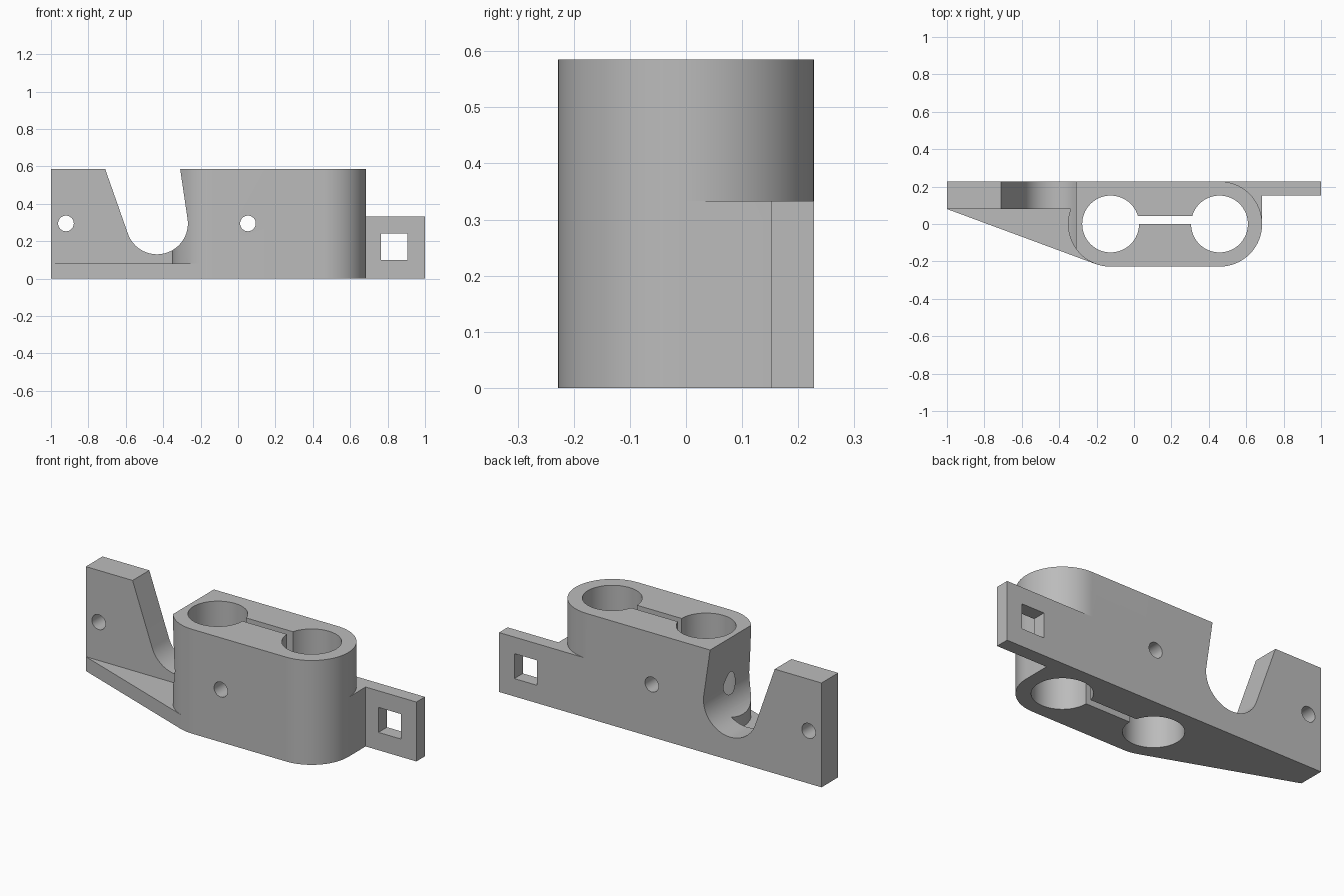
import bpy, bmesh
from math import cos, sin, radians
from mathutils import Vector

cube = bpy.data.objects.get("Cube")
if cube:
    bpy.data.objects.remove(cube, do_unlink=True)

HEIGHT, FOOT_H, TAB_H = 0.585, 0.08, 0.333
R, BORE = 0.228, 0.152            # outer rounding and bore radius
LEFT_X, RIGHT_X = -0.125, 0.457   # bore centres

grey = bpy.data.materials.new("plain grey")
grey.use_nodes = True
colour = (0.50, 0.50, 0.50, 1)
grey.diffuse_color = colour
grey.node_tree.nodes["Principled BSDF"].inputs["Base Color"].default_value = colour


def arc(cx, cy, r, start, end, steps):
    angles = [radians(start + (end - start) * i / steps) for i in range(steps + 1)]
    return [(cx + r * cos(a), cy + r * sin(a)) for a in angles]


def circle(cx, cy, r, steps=64):
    return arc(cx, cy, r, 0, 360, steps)[:-1]


def prism(name, outline, low, high, axis="z"):
    """Extrude an outline along z (xy outline) or along y (xz outline)."""
    bm = bmesh.new()
    place = (lambda u, v: (u, v, low)) if axis == "z" else (lambda u, v: (u, low, v))
    face = bm.faces.new([bm.verts.new(place(u, v)) for u, v in outline])
    extruded = bmesh.ops.extrude_face_region(bm, geom=[face])["geom"]
    shift = Vector((0, 0, high - low)) if axis == "z" else Vector((0, high - low, 0))
    bmesh.ops.translate(bm, vec=shift,
                        verts=[g for g in extruded if isinstance(g, bmesh.types.BMVert)])
    bmesh.ops.recalc_face_normals(bm, faces=bm.faces)
    mesh = bpy.data.meshes.new(name)
    bm.to_mesh(mesh)
    bm.free()
    mesh.materials.append(grey)
    obj = bpy.data.objects.new(name, mesh)
    bpy.context.collection.objects.link(obj)
    return obj


def combine(target, tool, operation):
    tool.hide_render = True
    mod = target.modifiers.new(tool.name, "BOOLEAN")
    mod.operation, mod.solver, mod.object = operation, "EXACT", tool
    bpy.context.view_layer.objects.active = target
    bpy.ops.object.modifier_apply(modifier=mod.name)
    bpy.data.objects.remove(tool, do_unlink=True)


# Rounded housing with the back plate running out to the left edge
housing = [(-1, R), (-1, 0.08)]
housing += arc(LEFT_X, 0, R, 159.5, 270, 24)
housing += arc(RIGHT_X, 0, R, -90, 90, 40)
bracket = prism("bracket", housing, 0, HEIGHT)

# Thin triangular foot, tangent to the rounded end
foot = [(-1, 0.08), (-0.205, -0.214), (-0.12, 0), (-0.3, 0.15), (-0.9, 0.15)]
combine(bracket, prism("foot", foot, 0, FOOT_H), "UNION")

# Low corner block and mounting tab
tab = [(0.4, 0), (RIGHT_X + R, 0), (RIGHT_X + R, 0.152), (1, 0.152), (1, R), (0.4, R)]
combine(bracket, prism("tab", tab, 0, TAB_H), "UNION")

# Two vertical bores and the slot joining them
for x in (LEFT_X, RIGHT_X):
    combine(bracket, prism("bore", circle(x, 0, BORE), -0.1, 0.7), "DIFFERENCE")
slot = [(-0.1, 0), (0.43, 0), (0.43, 0.042), (-0.1, 0.042)]
combine(bracket, prism("slot", slot, -0.1, 0.7), "DIFFERENCE")

# Tapered notch with a round bottom
notch = [(-0.745, 0.685)] + arc(-0.433, 0.295, 0.165, 199, 368, 40) + [(-0.324, 0.685)]
combine(bracket, prism("notch", notch, -0.4, 0.4, "y"), "DIFFERENCE")

# Screw holes and the square window in the tab
for x in (-0.92, 0.053):
    combine(bracket, prism("screw_hole", circle(x, 0.295, 0.042, 32), -0.4, 0.4, "y"), "DIFFERENCE")
window = [(0.765, 0.1), (0.905, 0.1), (0.905, 0.24), (0.765, 0.24)]
combine(bracket, prism("window", window, -0.4, 0.4, "y"), "DIFFERENCE")

bpy.ops.object.select_all(action="DESELECT")
bracket.select_set(True)
bpy.context.view_layer.objects.active = bracket
bpy.ops.object.shade_smooth_by_angle(angle=radians(30))
